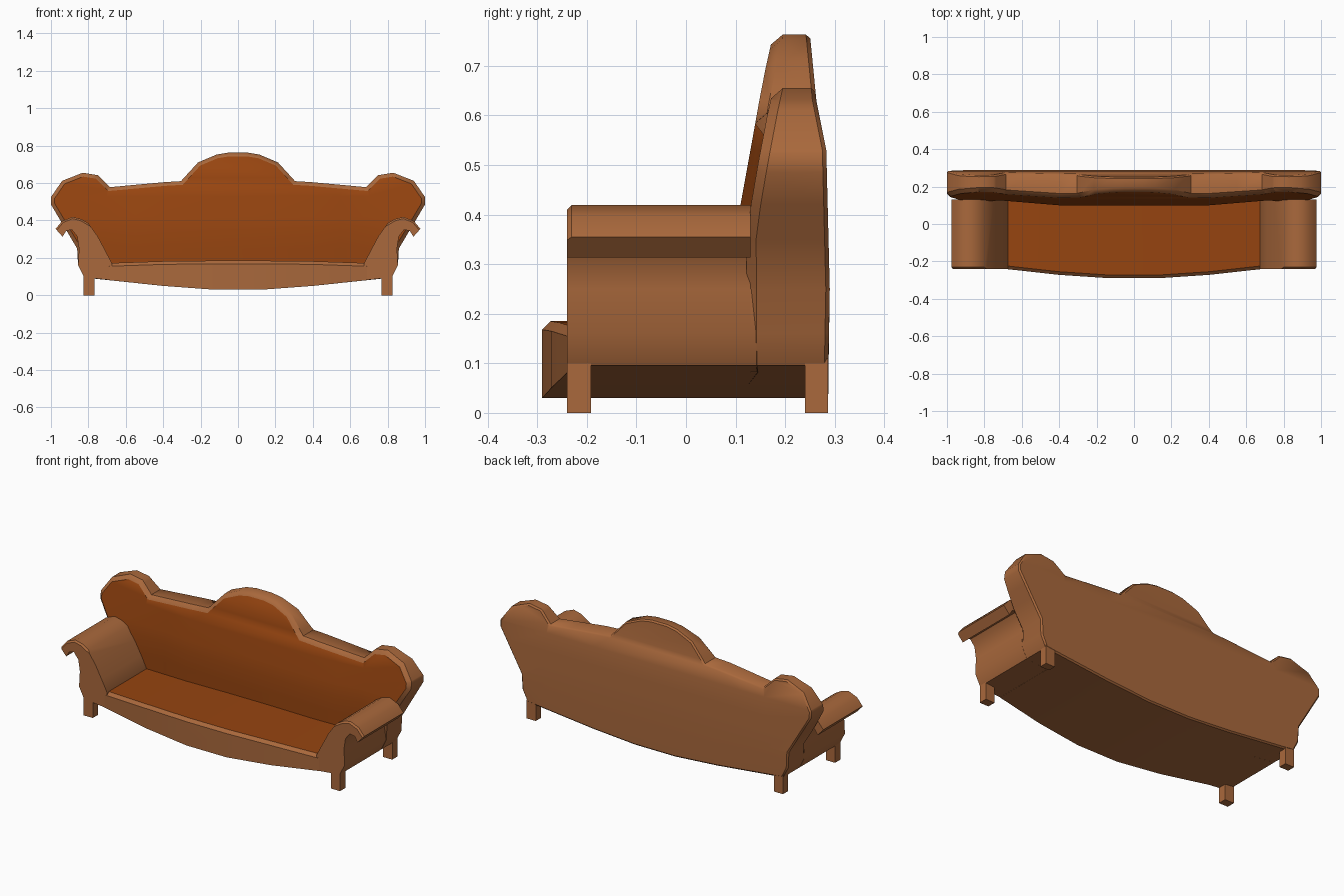
import bpy, bmesh, math
from mathutils import Vector

if "Cube" in bpy.data.objects:
    bpy.data.objects.remove(bpy.data.objects["Cube"])


def material(name, col):
    m = bpy.data.materials.new(name)
    m.diffuse_color = (*col, 1)
    m.use_nodes = True
    m.node_tree.nodes["Principled BSDF"].inputs["Base Color"].default_value = m.diffuse_color
    return m


WOOD = material("brown wood", (0.40, 0.14, 0.045))
FABRIC = material("orange fabric", (0.305, 0.058, 0.005))


def interp(table, v):
    """Piecewise linear lookup."""
    if v <= table[0][0]:
        return table[0][1]
    for (a, fa), (b, fb) in zip(table, table[1:]):
        if v <= b:
            return fa + (fb - fa) * (v - a) / (b - a)
    return table[-1][1]


def prism(pts, y0, y1):
    """Extrude an x-z outline from y0 to y1."""
    bm = bmesh.new()
    face = bm.faces.new([bm.verts.new((x, y0, z)) for x, z in pts])
    ext = bmesh.ops.extrude_face_region(bm, geom=[face], use_keep_orig=True)
    for v in ext["geom"]:
        if isinstance(v, bmesh.types.BMVert):
            v.co.y = y1
    bmesh.ops.recalc_face_normals(bm, faces=bm.faces)
    return bm


def bevel(bm, y, width, test=lambda c: True):
    """Chamfer the outline edges that lie at depth y."""
    edges = [e for e in bm.edges if all(abs(v.co.y - y) < 1e-5 for v in e.verts)
             and test((e.verts[0].co + e.verts[1].co) / 2)]
    bmesh.ops.bevel(bm, geom=edges, offset=width, segments=1, profile=0.5, affect='EDGES')


def slice_at(bm, xs=(), zs=()):
    cuts = [((x, 0, 0), (1, 0, 0)) for x in xs] + [((0, 0, z), (0, 0, 1)) for z in zs]
    for co, no in cuts:
        bmesh.ops.bisect_plane(bm, geom=bm.verts[:] + bm.edges[:] + bm.faces[:],
                               plane_co=Vector(co), plane_no=Vector(no), dist=1e-5)


def finish(name, bm):
    bmesh.ops.recalc_face_normals(bm, faces=bm.faces)
    me = bpy.data.meshes.new(name)
    bm.to_mesh(me)
    bm.free()
    me.materials.append(WOOD)
    me.materials.append(FABRIC)
    ob = bpy.data.objects.new(name, me)
    bpy.context.collection.objects.link(ob)
    bpy.ops.object.select_all(action='DESELECT')
    ob.select_set(True)
    bpy.context.view_layer.objects.active = ob
    bpy.ops.object.shade_smooth_by_angle(angle=math.radians(40))


def mirrored(half):
    """Right half outline (top to bottom) closed with its mirror image."""
    return half + [(-x, z) for x, z in reversed(half)]


bottom = [(0.76, 0.088), (0.4, 0.05), (0.13, 0.03)]

# Back rest: scalloped outline, leaning curved front, fabric inside a wood rim
back = [(0.05, 0.763), (0.115, 0.752), (0.214, 0.71), (0.305, 0.61), (0.39, 0.605),
        (0.685, 0.578), (0.75, 0.642), (0.83, 0.655), (0.94, 0.612), (1.0, 0.525),
        (1.0, 0.485), (0.86, 0.25), (0.855, 0.16), (0.823, 0.096)] + bottom
front_lean = [(0.35, 0.1), (0.42, 0.11), (0.53, 0.13), (0.67, 0.155), (0.76, 0.175)]
front_wrap = [(0.4, 0.0), (0.7, 0.025), (1.0, 0.02)]
rear_lean = [(0.09, 0.287), (0.25, 0.29), (0.53, 0.283), (0.63, 0.263), (0.763, 0.25)]
bm = prism(mirrored(back), 0, 0.2)
bevel(bm, 0, 0.02)
bevel(bm, 0.2, 0.008)
for f in bm.faces:
    f.material_index = int(f.normal.y < -0.95)
slice_at(bm, (-0.7, -0.55, -0.4, 0.4, 0.55, 0.7), (0.25, 0.35, 0.42, 0.53, 0.63))
for v in bm.verts:
    x, y, z = v.co
    if y < 0.1:
        v.co.y = interp(front_lean, z) + interp(front_wrap, abs(x)) + y
    else:
        v.co.y = interp(rear_lean, z) - (0.2 - y)
finish("back_rest", bm)

# Seat base: bowed front apron with curved lower edge and fabric top
seat = [(0.13, 0.185), (0.4, 0.182), (0.69, 0.172), (0.69, 0.081), (0.4, 0.05), (0.13, 0.03)]
bow = [(0.13, -0.05), (0.4, -0.032), (0.69, 0.0)]
bm = prism(mirrored(seat), -0.24, 0.2)
bevel(bm, -0.24, 0.017, lambda c: c.z > 0.165)
for f in bm.faces:
    f.material_index = int(f.normal.z > 0.95)
slice_at(bm, (-0.55, -0.4, -0.27, -0.13, 0.13, 0.27, 0.4, 0.55))
for v in bm.verts:
    if v.co.y < 0:
        v.co.y += interp(bow, abs(v.co.x))
finish("seat_base", bm)

# Scrolled arms, lower side frames and legs on both sides
arm = [(0.674, 0.171), (0.71, 0.24), (0.75, 0.315), (0.80, 0.385), (0.84, 0.408),
       (0.885, 0.419), (0.94, 0.397), (0.975, 0.355), (0.938, 0.313), (0.918, 0.345),
       (0.888, 0.35), (0.86, 0.315), (0.85, 0.25), (0.855, 0.16), (0.823, 0.096), (0.674, 0.08)]
frame = [(0.68, 0.081), (0.822, 0.096), (0.854, 0.16), (0.849, 0.25), (0.72, 0.25)]
leg = [(0.767, 0.0), (0.825, 0.0), (0.825, 0.11), (0.767, 0.11)]
for side, s in (("left", -1), ("right", 1)):
    flip = lambda pts: [(s * x, z) for x, z in pts]
    bm = prism(flip(arm), -0.24, 0.13)
    bevel(bm, -0.24, 0.009, lambda c: c.z > 0.36)
    finish(side + "_arm", bm)
    finish(side + "_side_frame", prism(flip(frame), -0.23, 0.27))
    finish(side + "_front_leg", prism(flip(leg), -0.24, -0.192))
    finish(side + "_back_leg", prism(flip(leg), 0.24, 0.286))
